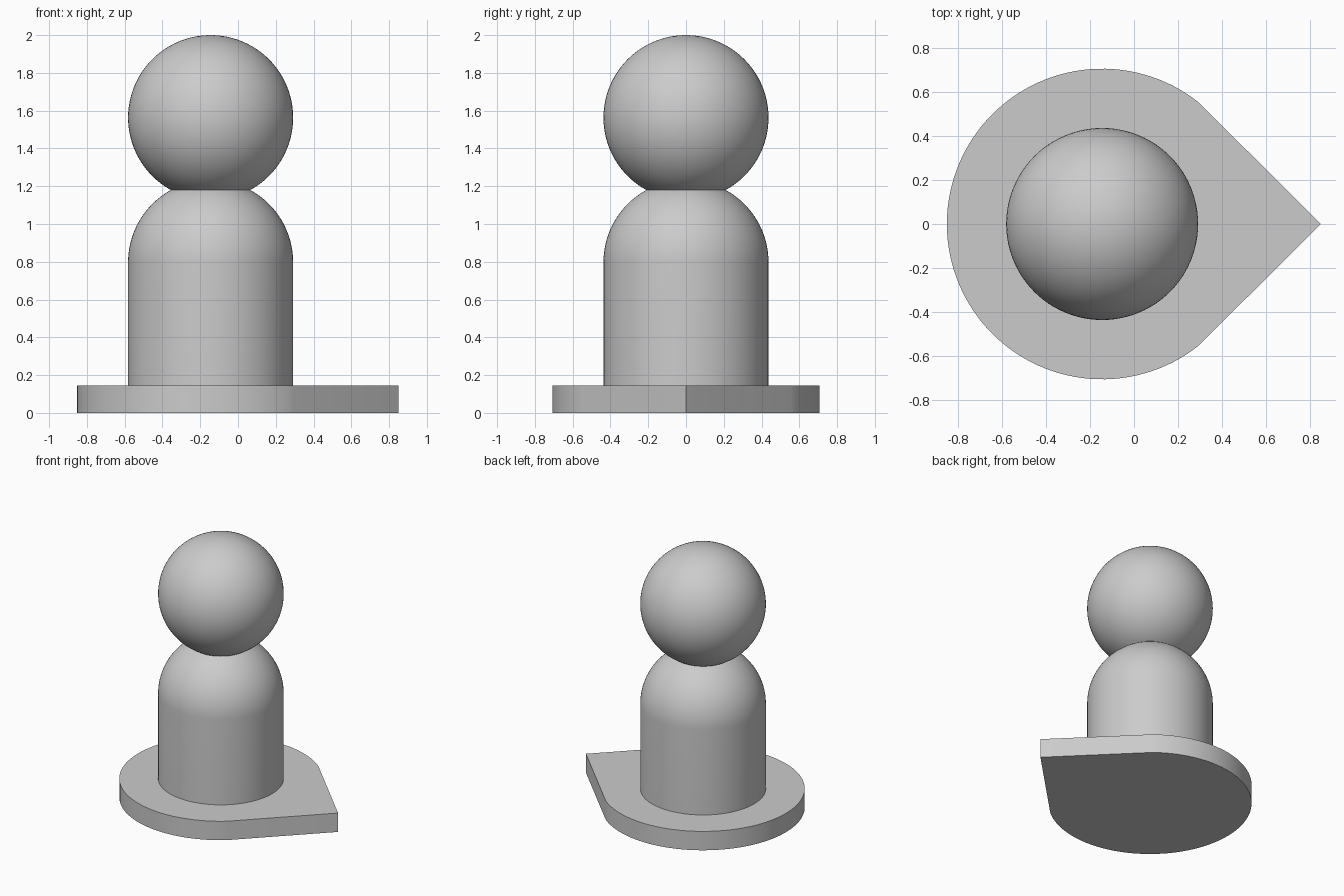
import bpy, bmesh
from math import sin, cos, pi, radians

if "Cube" in bpy.data.objects:
    bpy.data.objects.remove(bpy.data.objects["Cube"])

CX = -0.145      # shared axis of base disc, body and head
R = 0.437        # body and head radius
SEG = 96


def finish(name, bm, location):
    bmesh.ops.recalc_face_normals(bm, faces=bm.faces[:])
    mesh = bpy.data.meshes.new(name)
    bm.to_mesh(mesh)
    bm.free()
    obj = bpy.data.objects.new(name, mesh)
    bpy.context.collection.objects.link(obj)
    obj.location = location
    bpy.ops.object.select_all(action='DESELECT')
    bpy.context.view_layer.objects.active = obj
    obj.select_set(True)
    bpy.ops.object.shade_smooth_by_angle(angle=radians(30))
    return obj


# Base: flat teardrop, a round arc closed by a pointed tip
bm = bmesh.new()
a0, steps, base_r = radians(51.5), 90, 0.707
outline = [(0.85 - CX, 0)]
for i in range(steps + 1):
    a = a0 + (2 * pi - 2 * a0) * i / steps
    outline.append((base_r * cos(a), base_r * sin(a)))
face = bm.faces.new([bm.verts.new((x, y, 0)) for x, y in outline])
top = bmesh.ops.extrude_face_region(bm, geom=[face])["geom"]
bmesh.ops.translate(bm, vec=(0, 0, 0.145),
                    verts=[v for v in top if isinstance(v, bmesh.types.BMVert)])
finish("base", bm, (CX, 0, 0))

# Body: upright cylinder with a domed top, spun from a profile
bm = bmesh.new()
z_dome = 0.797
profile = [(0, 0.12), (R, 0.12)]
profile += [(R * cos(pi / 2 * i / 24), z_dome + R * sin(pi / 2 * i / 24)) for i in range(25)]
verts = [bm.verts.new((x, 0, z)) for x, z in profile]
edges = [bm.edges.new(pair) for pair in zip(verts, verts[1:])]
bmesh.ops.spin(bm, geom=verts + edges, cent=(0, 0, 0), axis=(0, 0, 1),
               angle=2 * pi, steps=SEG)
bmesh.ops.remove_doubles(bm, verts=bm.verts[:], dist=1e-5)
finish("body", bm, (CX, 0, 0))

# Head: ball resting slightly sunk into the dome
bm = bmesh.new()
bmesh.ops.create_uvsphere(bm, u_segments=SEG, v_segments=48, radius=R)
finish("head", bm, (CX, 0, 2 - R))
